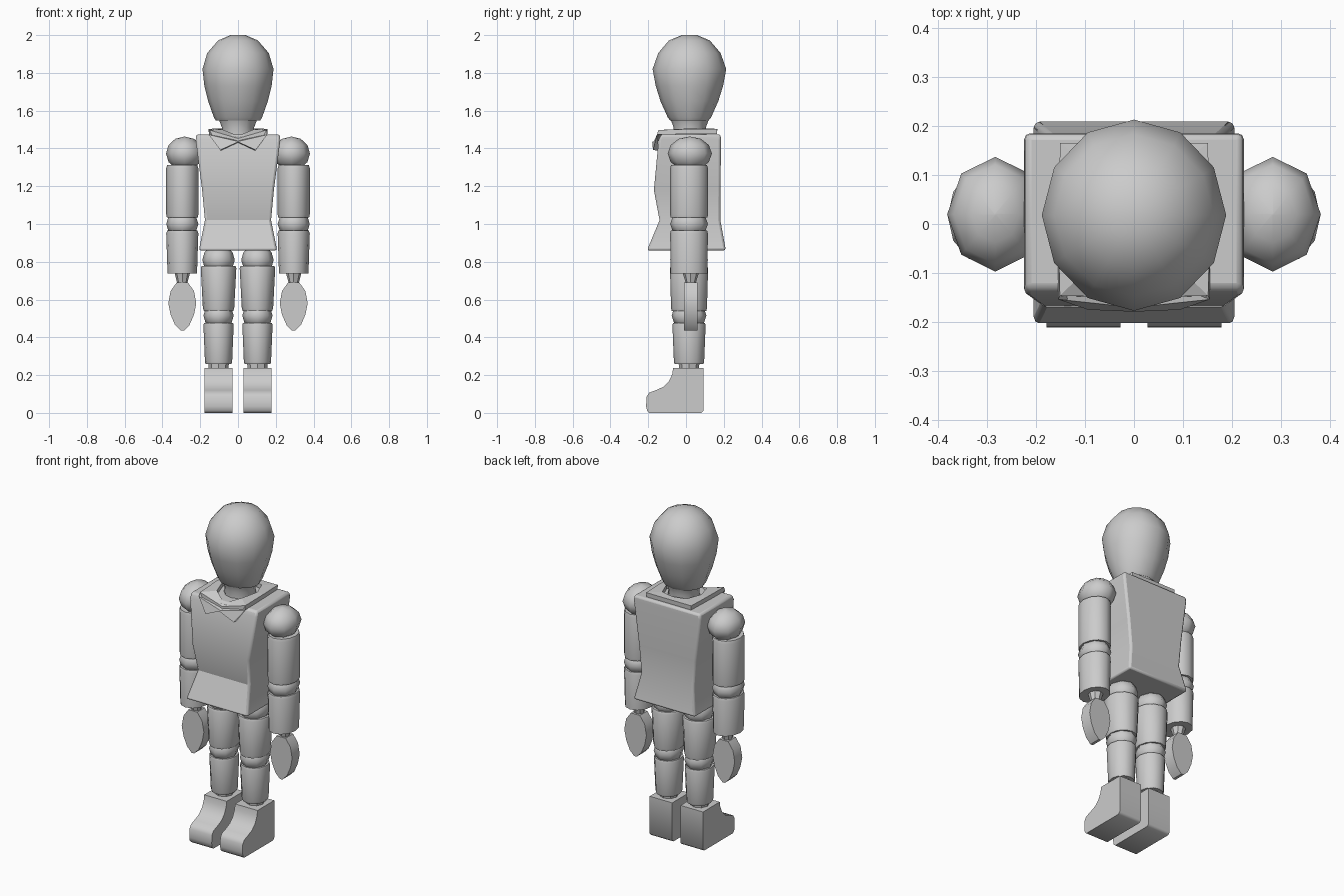
import bpy, bmesh
from math import sin, cos, pi, radians

if "Cube" in bpy.data.objects:
    bpy.data.objects.remove(bpy.data.objects["Cube"])

def finish(name, verts, faces, mirror=False, bevel=0.0, smooth=True, angle=40, thickness=0.0):
    mesh = bpy.data.meshes.new(name)
    mesh.from_pydata(verts, [], faces)
    bm = bmesh.new()
    bm.from_mesh(mesh)
    if thickness == 0:
        bmesh.ops.recalc_face_normals(bm, faces=bm.faces[:])
    bm.to_mesh(mesh)
    bm.free()
    ob = bpy.data.objects.new(name, mesh)
    bpy.context.collection.objects.link(ob)
    if smooth:
        bpy.ops.object.select_all(action='DESELECT')
        ob.select_set(True)
        bpy.context.view_layer.objects.active = ob
        bpy.ops.object.shade_smooth_by_angle(angle=radians(angle))
    if bevel:
        m = ob.modifiers.new("Bevel", 'BEVEL')
        m.width, m.segments = bevel, 2
        m.limit_method, m.angle_limit = 'ANGLE', radians(50)
    if mirror:
        m = ob.modifiers.new("Mirror", 'MIRROR')
        m.merge_threshold = 0.0005
    if thickness:
        m = ob.modifiers.new("Solidify", 'SOLIDIFY')
        m.thickness, m.offset = thickness, 0
    return ob

def loft(name, rings, **kw):
    """Skin equal-length closed rings and cap both ends."""
    n = len(rings[0])
    verts = [p for r in rings for p in r]
    faces = [(k*n + i, k*n + (i+1) % n, (k+1)*n + (i+1) % n, (k+1)*n + i)
             for k in range(len(rings)-1) for i in range(n)]
    faces += [tuple(range(n)), tuple(range(len(verts)-n, len(verts)))]
    return finish(name, verts, faces, **kw)

def turned(name, cx, cy, profile, n=12, **kw):
    """Elliptical turned part; profile holds (rx, ry, z)."""
    return loft(name, [[(cx + rx*sin(2*pi*i/n), cy + ry*cos(2*pi*i/n), z) for i in range(n)]
                       for rx, ry, z in profile], **kw)

def ball(name, cx, cy, cz, rx, ry, rz):
    prof = [(rx*sin(a), ry*sin(a), cz - rz*cos(a))
            for a in [max(0.02, min(pi-0.02, k*pi/6)) for k in range(7)]]
    return turned(name, cx, cy, prof, n=8, mirror=True, angle=60)

# Head and neck
head = [(.118, .102, 1.548), (.128, .115, 1.565), (.158, .153, 1.65), (.178, .178, 1.73),
        (.188, .195, 1.82), (.163, .165, 1.905), (.105, .108, 1.972), (.04, .04, 2.0)]
turned("head", 0, .018, head)
turned("neck", 0, .02, [(.09, .09, 1.45), (.085, .085, 1.51), (.1, .1, 1.55)])

# Torso with flared hem: (half width, front, back, z)
sections = [(.207, -.207, .211, .86), (.175, -.14, .182, 1.02), (.19, -.17, .183, 1.18),
            (.224, -.145, .185, 1.445), (.221, -.132, .183, 1.475)]
loft("torso", [[(-w, f, z), (w, f, z), (w, b, z), (-w, b, z)] for w, f, b, z in sections],
     bevel=.012, angle=30)

# Collar: ring around the neck with two folded points at the front
inner = [(0, .13, 1.493), (.08, .11, 1.493), (.115, .02, 1.493), (.085, -.08, 1.488), (0, -.13, 1.455)]
outer = [(0, .165, 1.49), (.15, .165, 1.49), (.155, .02, 1.49), (.153, -.15, 1.485), (0, -.16, 1.445)]
tips = [(.093, -.162, 1.39), (0, -.166, 1.433)]
cfaces = [(i, i+1, i+6, i+5) for i in range(4)] + [(9, 8, 10, 11)]
finish("collar", inner + outer + tips, cfaces, mirror=True, smooth=False, thickness=.026)

# Arms
AX, AY = .295, .016
ball("shoulder_joint", .283, .02, 1.373, .098, .117, .09)
turned("upper_arm", AX, AY, [(.082, .098, 1.035), (.085, .1, 1.05), (.085, .1, 1.295), (.08, .095, 1.312)],
       mirror=True)
ball("elbow_joint", AX, AY, 1.0, .085, .1, .075)
turned("forearm", AX, AY, [(.078, .097, .738), (.085, .1, .95), (.08, .096, .965)], mirror=True)
turned("wrist", AX, .025, [(.026, .026, .68), (.03, .03, .70), (.042, .045, .745)], n=8, mirror=True)

# Hands: leaf outline, flat front and back
hand = [(-.03, .69), (-.062, .645), (-.074, .58), (-.062, .52), (-.038, .465), (-.008, .435),
        (.008, .435), (.038, .465), (.062, .52), (.074, .58), (.062, .645), (.03, .69)]
loft("hand", [[(AX + x, y, z) for x, z in hand] for y in (-.01, .062)],
     mirror=True, angle=45)

# Legs
LX, LY = .103, .016
ball("hip_joint", LX, LY, .81, .086, .1, .08)
turned("thigh", LX, LY, [(.078, .092, .54), (.083, .095, .555), (.094, .101, .765), (.09, .096, .777)],
       mirror=True)
ball("knee_joint", LX, LY, .515, .08, .092, .075)
turned("shin", LX, LY, [(.068, .076, .258), (.072, .08, .27), (.08, .088, .465), (.077, .084, .477)],
       mirror=True)
turned("ankle", LX, LY, [(.05, .05, .22), (.056, .056, .27)], n=8, mirror=True)

# Feet: side profile (y, z) extruded across
foot = [(.092, .012), (.092, .237), (-.068, .237), (-.073, .205), (-.09, .168), (-.12, .138), (-.16, .12),
        (-.195, .107), (-.209, .085), (-.211, .035), (-.206, .012), (-.194, 0), (.08, 0)]
loft("foot", [[(x, y, z) for y, z in foot] for x in (.028, .178)], mirror=True, angle=50)
